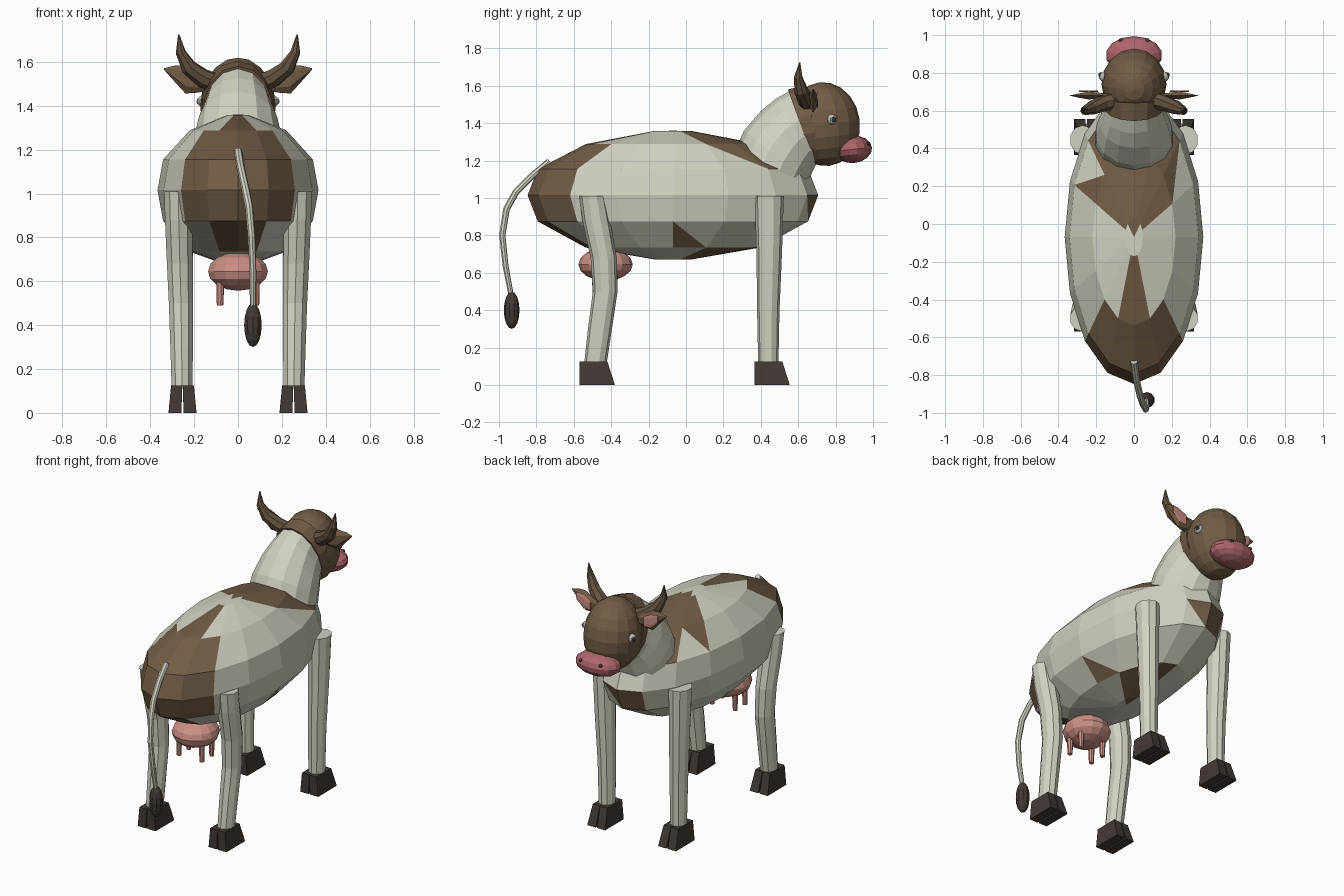
import bpy, bmesh, math
from mathutils import Vector, Matrix

cube = bpy.data.objects.get("Cube")
if cube:
    bpy.data.objects.remove(cube)


def material(name, rgb):
    m = bpy.data.materials.new(name)
    m.use_nodes = True
    m.diffuse_color = (*rgb, 1)
    m.node_tree.nodes["Principled BSDF"].inputs["Base Color"].default_value = (*rgb, 1)
    return m


CREAM = material("cream hide", (.64, .64, .54))
BROWN = material("brown hide", (.165, .108, .06))
HORN = material("horn brown", (.125, .085, .05))
PINK = material("udder pink", (.60, .28, .235))
ROSE = material("muzzle rose", (.42, .13, .15))
DARK = material("hoof dark", (.055, .042, .036))
EYE = material("eye grey", (.5, .5, .47))


def finish(name, bm, *mats):
    bmesh.ops.recalc_face_normals(bm, faces=bm.faces[:])
    mesh = bpy.data.meshes.new(name)
    bm.to_mesh(mesh)
    bm.free()
    for m in mats:
        mesh.materials.append(m)
    ob = bpy.data.objects.new(name, mesh)
    bpy.context.collection.objects.link(ob)
    return ob


def ball(name, centre, radii, mat, seg=12, rings=8, tilt=0):
    bm = bmesh.new()
    bmesh.ops.create_uvsphere(bm, u_segments=seg, v_segments=rings, radius=1)
    bm.transform(Matrix.Translation(centre) @ Matrix.Rotation(tilt, 4, 'X')
                 @ Matrix.Diagonal((*radii, 1)))
    return finish(name, bm, mat)


def ring(c, u, v, n=8):
    """Ellipse of n points round c with half axes u and v."""
    c, u, v = Vector(c), Vector(u), Vector(v)
    return [c + u * math.cos(a) + v * math.sin(a)
            for a in (math.tau * (i + .5) / n for i in range(n))]


def loft(name, rings, mat):
    bm = bmesh.new()
    rows = [[bm.verts.new(p) for p in r] for r in rings]
    n = len(rows[0])
    for a, b in zip(rows, rows[1:]):
        for i in range(n):
            j = (i + 1) % n
            bm.faces.new((a[i], a[j], b[j], b[i]))
    bm.faces.new(rows[0])
    bm.faces.new(rows[-1])
    return finish(name, bm, mat)


def tube(name, path, radii, mat, n=8):
    pts = [Vector(p) for p in path]
    rings = []
    for i, p in enumerate(pts):
        t = (pts[min(i + 1, len(pts) - 1)] - pts[max(i - 1, 0)]).normalized()
        u = t.cross(Vector((.2, 1, .1))).normalized()
        rings.append(ring(p, u * radii[i], t.cross(u) * radii[i], n))
    return loft(name, rings, mat)


# Body: faceted ellipsoid with upright poles, hide patches chosen by row and sector
N = 16
LEVELS = [(.13, 1.358), (.6, 1.288), (.93, 1.155), (1, 1.015),
          (.93, .875), (.6, .735), (.13, .672)]


def is_brown(row, i, second):
    front, rear = 1 <= i <= 6, 10 <= i <= 13
    if row in (0, 1):
        return (1 < i < 6 if row == 0 else front) or (row == 1 and i in (11, 12))
    if row == 2:
        return rear or 2 <= i <= 5 or (front and second)
    if row == 3:
        return rear
    if row == 4:
        return rear or i == 4 or (i == 3 and second)
    if row == 5:
        return i in (11, 12) or (i == 0 and not second)
    return 1 <= i <= 3


bm = bmesh.new()
top = bm.verts.new((0, -.07, 1.36))
bottom = bm.verts.new((0, -.07, .67))
rows = [[top] * N]
for r, z in LEVELS:
    rows.append([bm.verts.new((.367 * r * math.cos(math.tau * i / N),
                               -.07 + .777 * r * math.sin(math.tau * i / N), z))
                 for i in range(N)])
rows.append([bottom] * N)
for row, (a, b) in enumerate(zip(rows, rows[1:])):
    for i in range(N):
        j = (i + 1) % N
        for second, tri in enumerate(((a[i], b[i], b[j]), (a[i], b[j], a[j]))):
            if len(set(tri)) == 3:
                bm.faces.new(tri).material_index = int(is_brown(row, i, bool(second)))
finish("body", bm, CREAM, BROWN)

# Neck: each ring runs from nape to throat, with a half width
rings = []
for nape, throat, w in [((.27, 1.27), (.63, 1.03), .21), ((.31, 1.36), (.655, 1.09), .205),
                        ((.40, 1.465), (.68, 1.15), .185), ((.48, 1.53), (.695, 1.18), .165),
                        ((.56, 1.575), (.71, 1.19), .15)]:
    p, q = Vector((0, *nape)), Vector((0, *throat))
    rings.append(ring((p + q) / 2, (w, 0, 0), (q - p) / 2, 14))
loft("neck", rings, CREAM)

# Head
ball("head", (0, .74, 1.395), (.172, .19, .225), BROWN, 16, 10, .12)
loft("poll", [ring((0, .615, 1.385), (.158, 0, 0), (0, -.07, .195), 14),
              ring((0, .68, 1.395), (.168, 0, 0), (0, -.04, .21), 14)], BROWN)
ball("muzzle", (0, .893, 1.26), (.15, .102, .073), ROSE, 14, 8, .1)

for s, side in ((1, "left"), (-1, "right")):
    ball(side + "_nostril", (s * .07, .972, 1.29), (.012, .012, .01), DARK, 8, 6)
    ball(side + "_eye", (s * .158, .78, 1.42), (.028, .028, .028), EYE, 10, 8)
    ball(side + "_pupil", (s * .178, .788, 1.42), (.011, .015, .015), DARK, 8, 6)

    # Horns sweep out, then up
    tube(side + "_horn",
         [(s * .08, .66, 1.495), (s * .16, .64, 1.525), (s * .225, .615, 1.575),
          (s * .262, .6, 1.645), (s * .27, .608, 1.725)],
         (.046, .044, .037, .023, .003), HORN)

    # Ears with a pink inner plate facing the nose
    stations = [(.13, 1.495, .025), (.19, 1.507, .048), (.24, 1.52, .064),
                (.29, 1.547, .036), (.338, 1.568, .003)]
    loft(side + "_ear", [ring((s * x, .68, z), (0, .024 * h / .064, 0), (0, 0, h), 6)
                         for x, z, h in stations], BROWN)
    loft(side + "_inner_ear", [ring((s * x, .702, z), (0, .004, 0), (0, 0, h * .68), 6)
                               for x, z, h in stations[1:4]], PINK)

    # Legs: the rear pair bends at the hock
    fore = [(.272, .445, 1.01, .068, .078), (.265, .445, .7, .062, .068),
            (.257, .44, .4, .055, .06), (.255, .44, .11, .05, .054)]
    hind = [(.272, -.5, 1.01, .068, .07), (.27, -.48, .88, .066, .074),
            (.265, -.44, .68, .062, .07), (.26, -.432, .5, .058, .066),
            (.257, -.46, .3, .054, .064), (.255, -.485, .11, .05, .06)]
    for label, leg, heel in (("front", fore, .365), ("rear", hind, -.57)):
        name = f"{side}_{label}"
        loft(name + "_leg", [ring((s * x, y, z), (rx, 0, 0), (0, ry, 0), 10)
                             for x, y, z, rx, ry in leg], CREAM)
        # Cloven hoof: two tapered toes
        for t in (-1, 1):
            rows = []
            for z, length, inner, outer in ((0, .19, .005, .064), (.125, .15, .001, .052)):
                x0, x1 = (s * .253 + t * inner, s * .253 + t * outer)
                rows.append([Vector((x0, heel, z)), Vector((x1, heel, z)),
                             Vector((x1, heel + length, z)), Vector((x0, heel + length, z))])
            loft(f"{name}_{'outer' if s == t else 'inner'}_toe", rows, DARK)

    # Teats
    for label, y in (("front", -.385), ("rear", -.485)):
        tube(f"{side}_{label}_teat", [(s * .08, y, .63), (s * .082, y, .49)],
             (.02, .015), PINK)

# Udder
ball("udder", (0, -.43, .645), (.14, .145, .088), PINK, 14, 8)

# Tail and tuft
tube("tail", [(0, -.73, 1.195), (.012, -.82, 1.12), (.032, -.91, 1.03), (.05, -.96, .94),
              (.062, -.982, .8), (.068, -.965, .64), (.068, -.935, .48)],
     (.018, .018, .018, .018, .017, .016, .014), CREAM)
ball("tail_tuft", (.068, -.932, .4), (.042, .042, .1), DARK, 10, 8)
